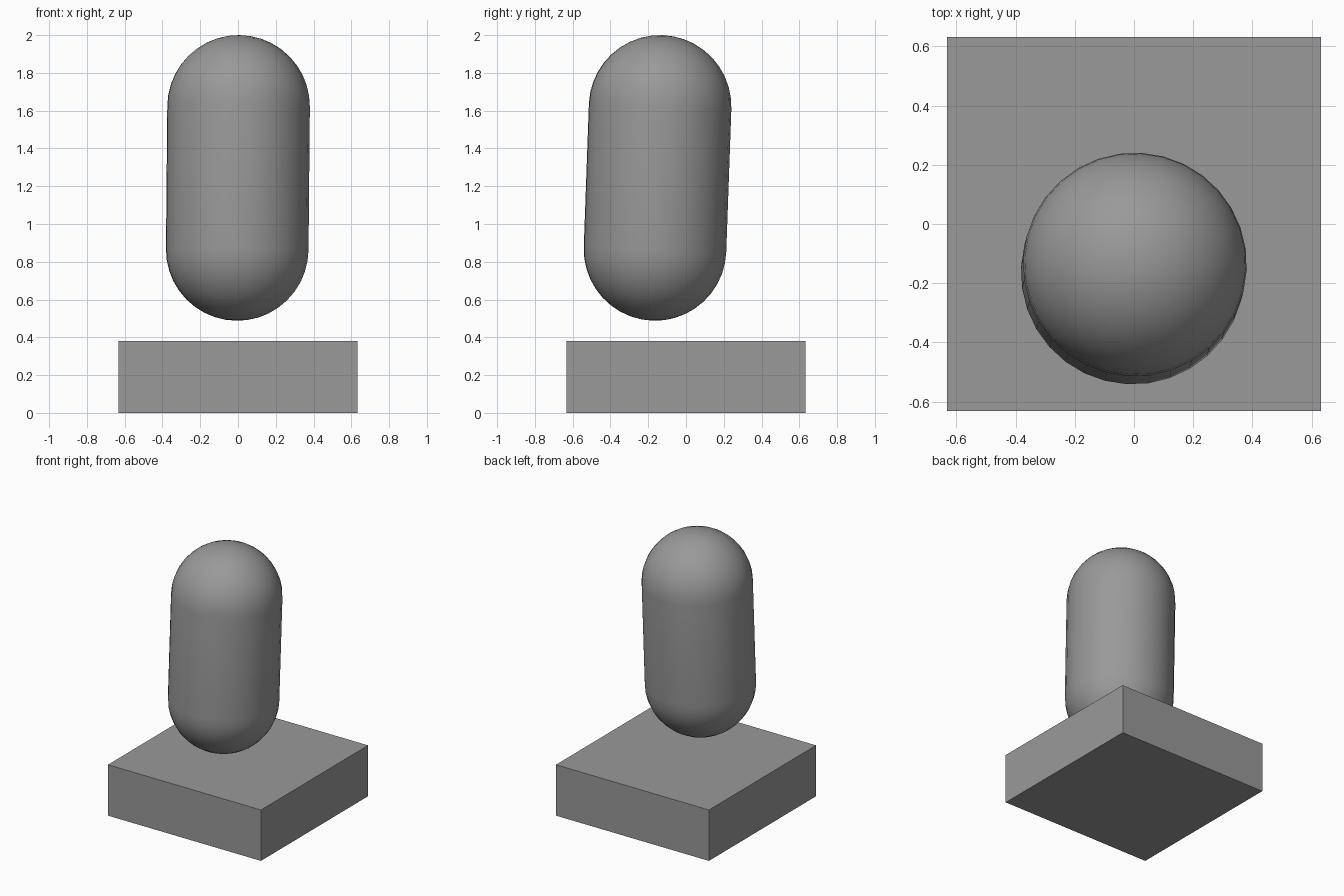
import bpy, bmesh
from math import sin, cos, pi, radians
from mathutils import Vector

if "Cube" in bpy.data.objects:
    bpy.data.objects.remove(bpy.data.objects["Cube"])

R = 0.378
TOP = Vector((0.003, -0.137, 2.0 - R))
BOTTOM = Vector((-0.004, -0.164, 0.488 + R))

# Dark grey for both parts
grey = bpy.data.materials.new("dark_grey")
grey.diffuse_color = (0.32, 0.32, 0.32, 1)
grey.use_nodes = True
grey.node_tree.nodes["Principled BSDF"].inputs["Base Color"].default_value = grey.diffuse_color


def finish(bm, name):
    bmesh.ops.recalc_face_normals(bm, faces=bm.faces)
    mesh = bpy.data.meshes.new(name)
    bm.to_mesh(mesh)
    bm.free()
    mesh.materials.append(grey)
    obj = bpy.data.objects.new(name, mesh)
    bpy.context.collection.objects.link(obj)
    return obj


# Square base slab
bm = bmesh.new()
bmesh.ops.create_cube(bm, size=1)
bmesh.ops.scale(bm, vec=(1.264, 1.264, 0.38), verts=bm.verts)
bmesh.ops.translate(bm, vec=(0, 0, 0.19), verts=bm.verts)
finish(bm, "base_slab")

# Floating capsule: half profile spun round its own axis
axis = TOP - BOTTOM
half = axis.length / 2
steps = 10
angles = [-pi / 2 + pi / 2 * i / steps for i in range(steps + 1)]
profile = [(R * cos(a), R * sin(a) - half) for a in angles]
profile += [(r, -z) for r, z in reversed(profile)]

bm = bmesh.new()
verts = [bm.verts.new((r, 0, z)) for r, z in profile]
edges = [bm.edges.new(pair) for pair in zip(verts, verts[1:])]
bmesh.ops.spin(bm, geom=verts + edges, cent=(0, 0, 0), axis=(0, 0, 1),
               angle=2 * pi, steps=32)
bmesh.ops.remove_doubles(bm, verts=bm.verts, dist=1e-4)
capsule = finish(bm, "capsule_body")

# Slight lean of the capsule
capsule.rotation_euler = axis.to_track_quat('Z', 'Y').to_euler()
capsule.location = (TOP + BOTTOM) / 2
bpy.context.view_layer.objects.active = capsule
capsule.select_set(True)
bpy.ops.object.shade_smooth_by_angle(angle=radians(40))
